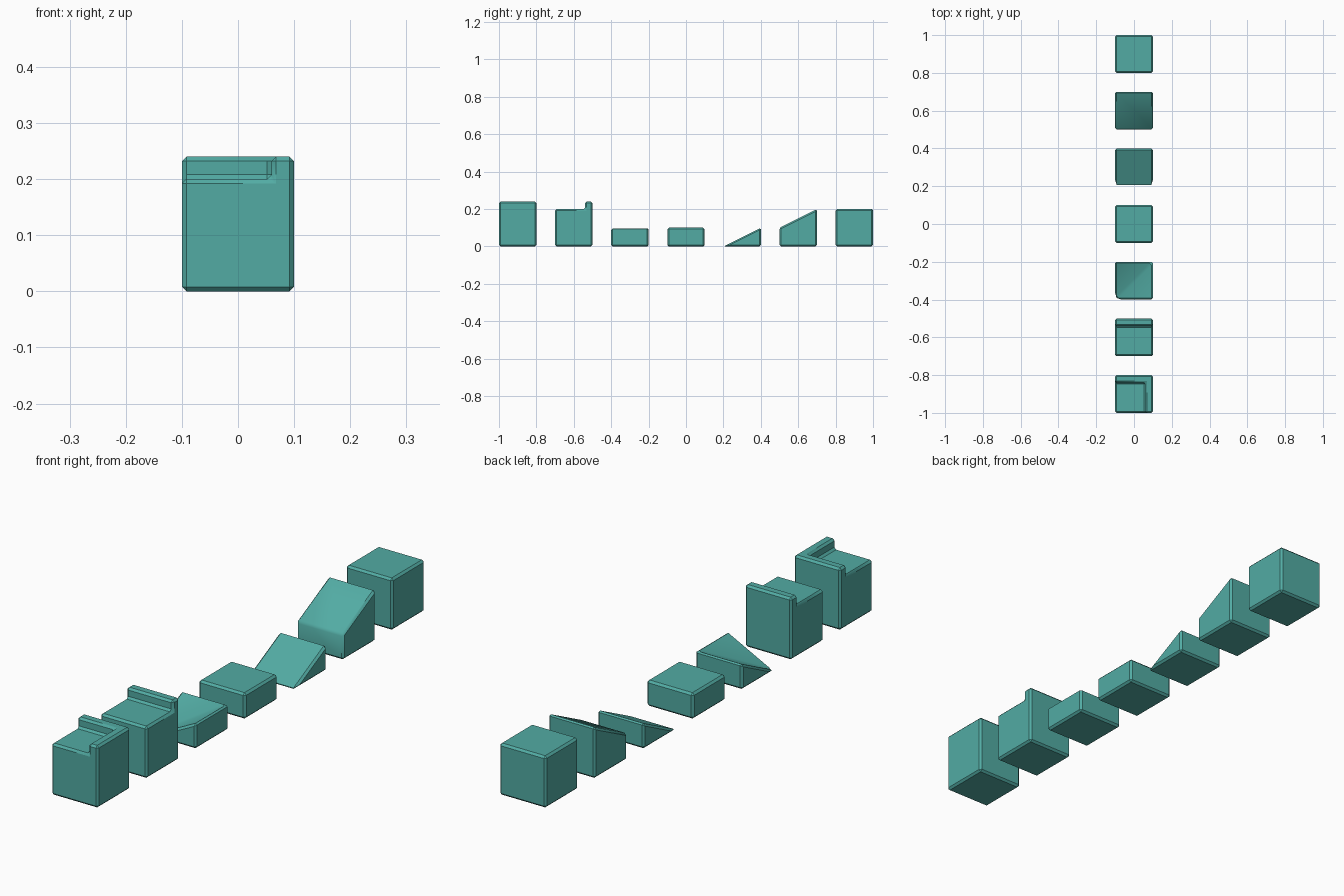
import bpy, bmesh, math

if "Cube" in bpy.data.objects:
    bpy.data.objects.remove(bpy.data.objects["Cube"])

A, LOW, HIGH, RIM, C = 0.1, 0.1, 0.2, 0.24, 0.06   # half width, heights, inner face of rim

teal = bpy.data.materials.new("teal")
teal.diffuse_color = (0.085, 0.41, 0.37, 1)
teal.use_nodes = True
teal.node_tree.nodes["Principled BSDF"].inputs["Base Color"].default_value = teal.diffuse_color


def make_block(name, y, verts, faces):
    """Solid from points and faces, with a narrow flat chamfer on its edges."""
    bm = bmesh.new()
    vs = [bm.verts.new(v) for v in verts]
    for f in faces:
        bm.faces.new([vs[i] for i in f])
    bmesh.ops.recalc_face_normals(bm, faces=bm.faces)
    mesh = bpy.data.meshes.new(name)
    bm.to_mesh(mesh)
    bm.free()
    mesh.materials.append(teal)
    ob = bpy.data.objects.new(name, mesh)
    bpy.context.collection.objects.link(ob)
    ob.location.y = y
    bevel = ob.modifiers.new("chamfer", 'BEVEL')
    bevel.width = 0.008
    bevel.segments = 1
    bevel.limit_method = 'ANGLE'
    bevel.angle_limit = math.radians(30)
    bpy.ops.object.select_all(action='DESELECT')
    ob.select_set(True)
    bpy.context.view_layer.objects.active = ob
    bpy.ops.object.modifier_apply(modifier=bevel.name)
    bpy.ops.object.shade_smooth_by_angle(angle=math.radians(35))
    return ob


def profile_block(name, y, profile):
    """Extrude a side profile (y, z) across the block width."""
    n = len(profile)
    verts = [(x, py, pz) for x in (-A, A) for py, pz in profile]
    faces = [range(n), range(2 * n - 1, n - 1, -1)]
    faces += [(i, (i + 1) % n, n + (i + 1) % n, n + i) for i in range(n)]
    make_block(name, y, verts, faces)


# Blocks with a constant side profile
profile_block("full_block", 0.9, [(-A, 0), (A, 0), (A, HIGH), (-A, HIGH)])
profile_block("upper_ramp", 0.6, [(-A, 0), (A, 0), (A, HIGH), (-A, LOW)])
profile_block("lower_ramp", 0.3, [(-A, 0), (A, 0), (A, LOW)])
profile_block("half_block", 0.0, [(-A, 0), (A, 0), (A, LOW), (-A, LOW)])
profile_block("rim_block", -0.6, [(-A, 0), (A, 0), (A, RIM), (C, RIM), (C, HIGH), (-A, HIGH)])

# Inner corner ramp: valley running from the low front left to the back right
make_block("corner_ramp", -0.3,
           [(-A, -A, 0), (A, -A, 0), (A, A, 0), (-A, A, 0),
            (A, -A, LOW), (A, A, LOW), (-A, A, LOW)],
           [(3, 2, 1, 0), (0, 1, 4), (1, 2, 5, 4), (2, 3, 6, 5),
            (3, 0, 6), (0, 4, 5), (0, 5, 6)])

# Corner block: rim along the back and right
make_block("corner_rim_block", -0.9,
           [(-A, -A, 0), (A, -A, 0), (A, A, 0), (-A, A, 0),
            (A, -A, RIM), (A, A, RIM), (-A, A, RIM),
            (-A, -A, HIGH), (C, -A, HIGH), (C, C, HIGH), (-A, C, HIGH),
            (C, -A, RIM), (C, C, RIM), (-A, C, RIM)],
           [(3, 2, 1, 0), (0, 1, 4, 11, 8, 7), (1, 2, 5, 4), (2, 3, 6, 5),
            (3, 0, 7, 10, 13, 6), (7, 8, 9, 10), (8, 11, 12, 9),
            (10, 9, 12, 13), (11, 4, 5, 6, 13, 12)])
